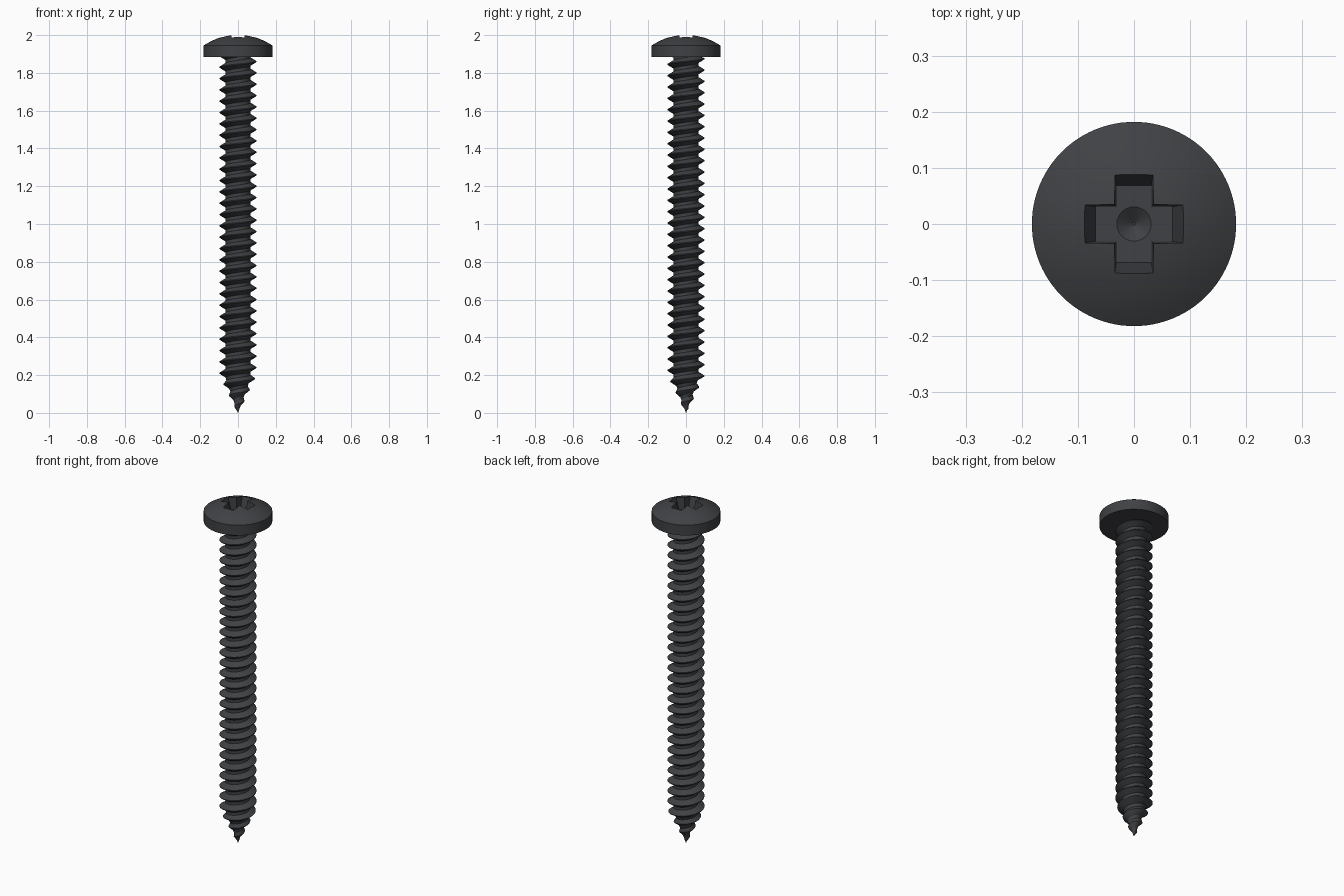
import bpy, bmesh, math

if "Cube" in bpy.data.objects:
    bpy.data.objects.remove(bpy.data.objects["Cube"])

dark = bpy.data.materials.new("dark_steel")
dark.diffuse_color = (0.05, 0.053, 0.058, 1)
dark.use_nodes = True
dark.node_tree.nodes["Principled BSDF"].inputs["Base Color"].default_value = dark.diffuse_color


def make(name, verts, faces):
    me = bpy.data.meshes.new(name)
    me.from_pydata(verts, [], faces)
    bm = bmesh.new()
    bm.from_mesh(me)
    bmesh.ops.remove_doubles(bm, verts=bm.verts, dist=1e-5)
    bmesh.ops.recalc_face_normals(bm, faces=bm.faces)
    bm.to_mesh(me)
    bm.free()
    me.materials.append(dark)
    ob = bpy.data.objects.new(name, me)
    bpy.context.collection.objects.link(ob)
    return ob


def lathe(name, profile, n=96):
    """Revolve (r, z) points, closing both ends."""
    verts = [(r * math.cos(2 * math.pi * j / n), r * math.sin(2 * math.pi * j / n), z)
             for r, z in profile for j in range(n)]
    faces = [(i * n + j, i * n + (j + 1) % n, (i + 1) * n + (j + 1) % n, (i + 1) * n + j)
             for i in range(len(profile) - 1) for j in range(n)]
    faces.append(tuple(range(n)))
    last = (len(profile) - 1) * n
    faces.append(tuple(range(last, last + n)))
    return make(name, verts, faces)


def smooth(ob, angle):
    bpy.ops.object.select_all(action='DESELECT')
    ob.select_set(True)
    bpy.context.view_layer.objects.active = ob
    bpy.ops.object.shade_smooth_by_angle(angle=math.radians(angle))


# Pan head: short rim and shallow dome
R, BASE, RIM, APEX = 0.182, 1.885, 1.945, 2.003
dome = [(R * k / 14, RIM + (APEX - RIM) * (1 - (k / 14) ** 2)) for k in range(13, 0, -1)]
head = lathe("head", [(R, BASE), (R, RIM)] + dome + [(0.002, APEX)])

# Cross recess: tapered plus-shaped cutter and a conical dimple
def cross(a, w, z):
    quarter = [(a, -w), (a, w), (w, w)]
    pts = []
    for q in range(4):
        c, s = round(math.cos(q * math.pi / 2)), round(math.sin(q * math.pi / 2))
        pts += [(x * c - y * s, x * s + y * c, z) for x, y in quarter]
    return pts

v = cross(0.069, 0.031, 1.925) + cross(0.1, 0.036, 2.03)
f = [(i, (i + 1) % 12, 12 + (i + 1) % 12, 12 + i) for i in range(12)]
cutter = make("recess_cutter", v, f + [tuple(range(12)), tuple(range(12, 24))])
dimple = lathe("dimple_cutter", [(0.003, 1.905), (0.0305, 1.925), (0.0305, 1.94)], 32)
for c in (cutter, dimple):
    c.hide_render = True
    mod = head.modifiers.new("recess", 'BOOLEAN')
    mod.operation, mod.object, mod.solver = 'DIFFERENCE', c, 'EXACT'
    bpy.context.view_layer.objects.active = head
    bpy.ops.object.modifier_apply(modifier=mod.name)
    bpy.data.objects.remove(c)
smooth(head, 25)

# Threaded shank: one continuous right-hand helical strip, tapering to the tip
PITCH, SEG, TOP, PHASE = 0.06, 48, 1.889, 0.18
section = [(-0.0215, 0), (-0.002, 1), (0.002, 1), (0.0215, 0), (PITCH - 0.0215, 0)]


def radius(z, crest):
    if crest:
        return min(0.098, 0.004 + 0.48 * z)
    return min(0.066, 0.36 * z)


turns = range(-5, 31)
verts, faces = [], []
for t in turns:
    for j in range(SEG + 1):
        a = 2 * math.pi * j / SEG
        for dz, crest in section:
            z = PHASE + (t + j / SEG) * PITCH + dz
            z = max(0.005, min(TOP, z))
            r = radius(z, crest and z > 0.02)
            verts.append((r * math.cos(a), r * math.sin(a), z))
m = len(section)
for i in range(len(turns) * (SEG + 1) - 1):
    if i % (SEG + 1) == SEG:
        continue
    for k in range(m - 1):
        p = i * m + k
        faces.append((p, p + m, p + m + 1, p + 1))
shank = make("threaded_shank", verts, faces)
# clean up collapsed faces from the clamped ends
bm = bmesh.new()
bm.from_mesh(shank.data)
bmesh.ops.dissolve_degenerate(bm, edges=bm.edges, dist=1e-5)
bm.to_mesh(shank.data)
bm.free()
smooth(shank, 30)

# Pointed end
tip = lathe("tip", [(0.0005, 0), (0.008, 0.021), (0.018, 0.05)], 32)
smooth(tip, 30)
